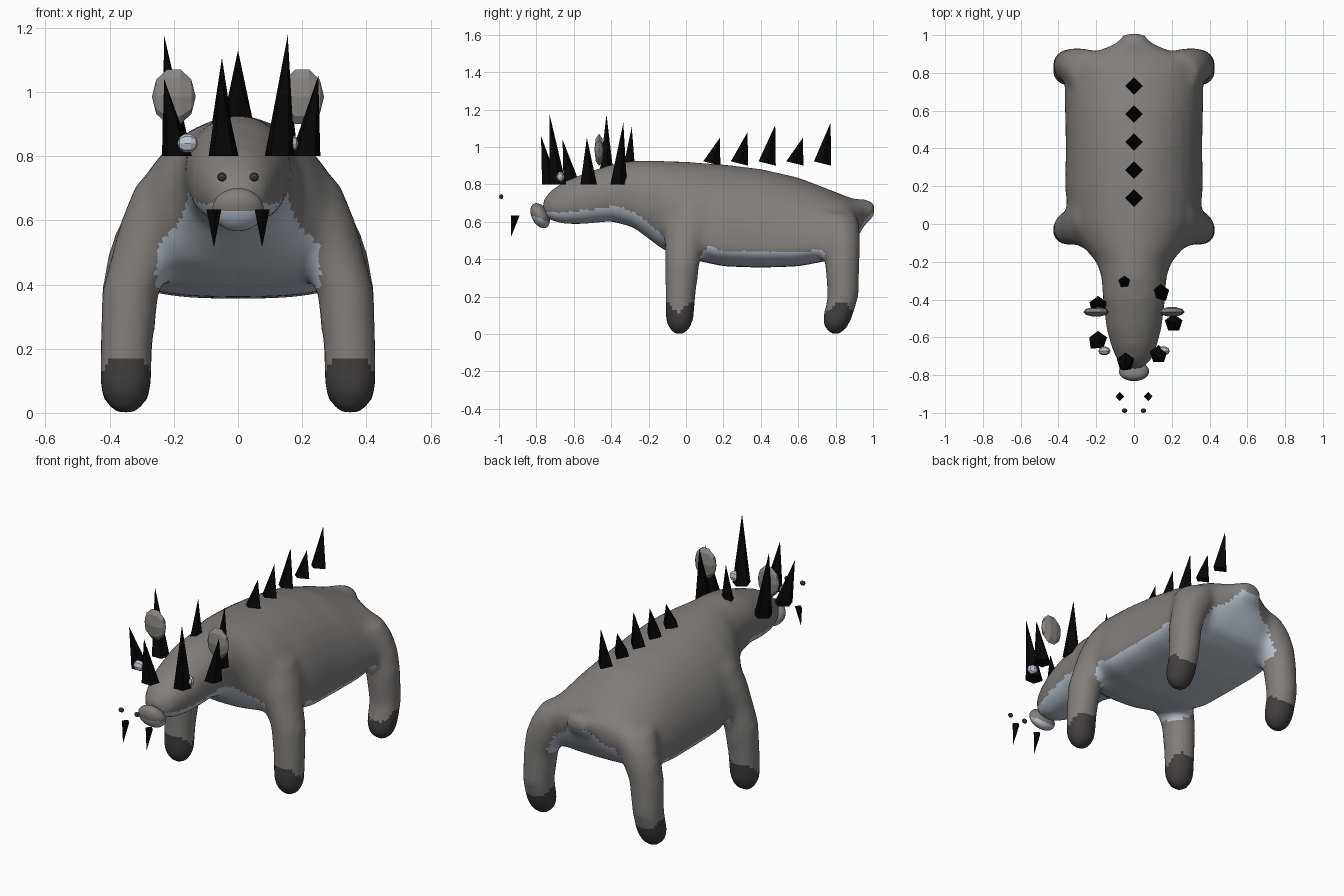
import bpy, bmesh, math
from mathutils import Vector, Matrix

cube = bpy.data.objects.get("Cube")
if cube:
    bpy.data.objects.remove(cube)


def material(name, rgb):
    m = bpy.data.materials.new(name)
    m.use_nodes = True
    m.diffuse_color = (*rgb, 1)
    m.node_tree.nodes["Principled BSDF"].inputs["Base Color"].default_value = (*rgb, 1)
    return m


HIDE = material("warm grey hide", (0.225, 0.21, 0.198))
BELLY = material("pale blue belly", (0.5, 0.56, 0.64))
HOOF = material("dark brown feet", (0.055, 0.05, 0.047))
SPIKE = material("black spikes", (0.002, 0.002, 0.002))
EAR = material("ear grey", (0.25, 0.235, 0.22))


def make(name, bm, mats):
    bmesh.ops.recalc_face_normals(bm, faces=bm.faces)
    me = bpy.data.meshes.new(name)
    bm.to_mesh(me)
    bm.free()
    for m in mats:
        me.materials.append(m)
    ob = bpy.data.objects.new(name, me)
    bpy.context.collection.objects.link(ob)
    return ob


def loft(bm, rings):
    """Closed skin through a list of equal-length point rings."""
    loops = [[bm.verts.new(p) for p in r] for r in rings]
    n = len(loops[0])
    for a, b in zip(loops, loops[1:]):
        for i in range(n):
            bm.faces.new((a[i], a[(i + 1) % n], b[(i + 1) % n], b[i]))
    bm.faces.new(loops[0][::-1])
    bm.faces.new(loops[-1])


def power(v, e):
    return math.copysign(abs(v) ** e, v)


ANGLES = [math.tau * i / 32 for i in range(32)]


def trunk_ring(y, w, top, bottom):
    """Domed back over a flat belly; rounder towards head and tail."""
    ends = min(1, max(0, -y / 0.3, (y - 0.75) / 0.25))
    mid = bottom + (top - bottom) * (0.2 + 0.3 * ends)
    pts = []
    for a in ANGLES:
        c, s = math.cos(a), math.sin(a)
        if s >= 0:
            pts.append((w * c, y, mid + (top - mid) * s))
        else:
            pts.append((w * power(c, 0.75), y, mid + (mid - bottom) * power(s, 0.75)))
    return pts


def leg_ring(side, z, x, y, rx, ry):
    return [(side * (x + rx * math.cos(a)), y + ry * math.sin(a), z) for a in ANGLES]


# Trunk: y, half width, top, bottom
TRUNK = [(-0.768, 0.035, 0.71, 0.64), (-0.73, 0.088, 0.765, 0.608), (-0.65, 0.12, 0.818, 0.588),
         (-0.55, 0.147, 0.858, 0.588), (-0.4, 0.165, 0.908, 0.603), (-0.28, 0.172, 0.928, 0.57),
         (-0.2, 0.2, 0.928, 0.51), (-0.12, 0.27, 0.927, 0.45), (0, 0.345, 0.922, 0.405),
         (0.2, 0.367, 0.908, 0.362), (0.4, 0.362, 0.884, 0.355), (0.6, 0.367, 0.838, 0.362),
         (0.75, 0.37, 0.78, 0.39), (0.85, 0.35, 0.74, 0.43), (0.905, 0.22, 0.72, 0.5),
         (0.96, 0.09, 0.722, 0.59), (1.01, 0.055, 0.705, 0.63)]
# Legs: z, x, y, radius x, radius y
FRONT_LEG = [(0, 0.35, -0.035, 0.035, 0.03), (0.03, 0.35, -0.035, 0.067, 0.06),
             (0.08, 0.35, -0.035, 0.083, 0.076), (0.2, 0.348, -0.03, 0.083, 0.082),
             (0.38, 0.335, -0.02, 0.09, 0.094), (0.48, 0.295, -0.01, 0.103, 0.105),
             (0.6, 0.23, 0.02, 0.135, 0.15), (0.72, 0.19, 0.04, 0.125, 0.14)]
HIND_LEG = [(0, 0.35, 0.8, 0.035, 0.03), (0.03, 0.35, 0.8, 0.067, 0.06),
            (0.08, 0.35, 0.808, 0.083, 0.079), (0.2, 0.348, 0.84, 0.083, 0.084),
            (0.38, 0.335, 0.835, 0.09, 0.094), (0.48, 0.305, 0.84, 0.105, 0.094),
            (0.57, 0.265, 0.825, 0.115, 0.105), (0.65, 0.21, 0.79, 0.125, 0.12)]

bm = bmesh.new()
loft(bm, [trunk_ring(*r) for r in TRUNK])
for side in (-1, 1):
    for leg in (FRONT_LEG, HIND_LEG):
        loft(bm, [leg_ring(side, *r) for r in leg])
body = make("body", bm, [HIDE, BELLY, HOOF])

# Fuse trunk and legs into one soft skin
fuse = body.modifiers.new("fuse", "REMESH")
fuse.mode = "VOXEL"
fuse.voxel_size = 0.02
soft = body.modifiers.new("soften", "SMOOTH")
soft.factor = 0.5
soft.iterations = 13
fused = bpy.data.meshes.new_from_object(body.evaluated_get(bpy.context.evaluated_depsgraph_get()))
body.modifiers.clear()
body.data = fused
fused.materials.clear()
for m in (HIDE, BELLY, HOOF):
    fused.materials.append(m)

# Dark feet with a wavy edge, pale underside, grey elsewhere
for p in fused.polygons:
    c = p.center
    p.use_smooth = True
    p.material_index = 0
    if c.z < 0.15 + 0.03 * math.sin(40 * c.y):
        p.material_index = 2
    elif c.z > 0.34 and p.normal.z < -0.33:
        p.material_index = 1


def ball(name, pos, size, mats, segments, rings, tilt=0):
    """Ellipsoid with its poles to the sides."""
    bm = bmesh.new()
    bmesh.ops.create_uvsphere(bm, u_segments=segments, v_segments=rings, radius=1)
    bm.transform(Matrix.Translation(pos) @ Matrix.Rotation(tilt, 4, "X")
                 @ Matrix.Diagonal((*size, 1)) @ Matrix.Rotation(math.pi / 2, 4, "Y"))
    return make(name, bm, mats)


def cone(name, base, tip, radius, sides, turn=0.0, slope=0.0):
    bm = bmesh.new()
    ring = [bm.verts.new(Vector(base) + radius * Vector((math.cos(a), math.sin(a), slope * math.sin(a))))
            for a in (turn + math.tau * i / sides for i in range(sides))]
    apex = bm.verts.new(tip)
    bm.faces.new(ring)
    for i in range(sides):
        bm.faces.new((ring[i], ring[(i + 1) % sides], apex))
    return make(name, bm, [SPIKE])


# Snout with a pale lower half
snout = ball("snout", (0, -0.78, 0.633), (0.08, 0.045, 0.072), [HIDE, BELLY], 24, 16, math.radians(28))
for p in snout.data.polygons:
    p.use_smooth = True
    p.material_index = int(p.normal.z < -0.3)

# Paired head parts
for label, s in (("right", -1), ("left", 1)):
    ball(label + "_ear", (s * 0.2, -0.465, 0.985), (0.068, 0.026, 0.09), [EAR], 8, 5)
    ball(label + "_cheek_bead", (s * 0.157, -0.672, 0.84), (0.032, 0.024, 0.031), [BELLY], 8, 5)
    ball(label + "_eye", (s * 0.05, -0.988, 0.735), (0.015, 0.012, 0.014), [HOOF], 8, 5)
    cone(label + "_tusk", (s * 0.075, -0.913, 0.633), (s * 0.075, -0.937, 0.515), 0.023, 4)

# Row of back spines leaning to the rear
for i, tip in enumerate((1.05, 1.08, 1.118, 1.05, 1.13)):
    y = 0.138 + 0.148 * i
    cone(f"back_spine_{i + 1}", (0, y, 0.912), (0, y + 0.043, tip), 0.046, 4, slope=-0.25)

# Mane spikes: base x, base y, tip x, tip y, tip height
MANE = [(-0.05, -0.315, -0.05, -0.29, 1.107), (0.14, -0.365, 0.15, -0.335, 1.13),
        (-0.19, -0.43, -0.23, -0.425, 1.175), (0.21, -0.525, 0.25, -0.53, 1.05),
        (-0.19, -0.615, -0.23, -0.66, 1.04), (0.13, -0.69, 0.155, -0.73, 1.177),
        (-0.045, -0.73, -0.055, -0.775, 1.06)]
for i, (x, y, tx, ty, tz) in enumerate(MANE):
    cone(f"mane_spike_{i + 1}", (x, y, 0.8), (tx, ty, tz), 0.049, 5, math.pi / 2)
